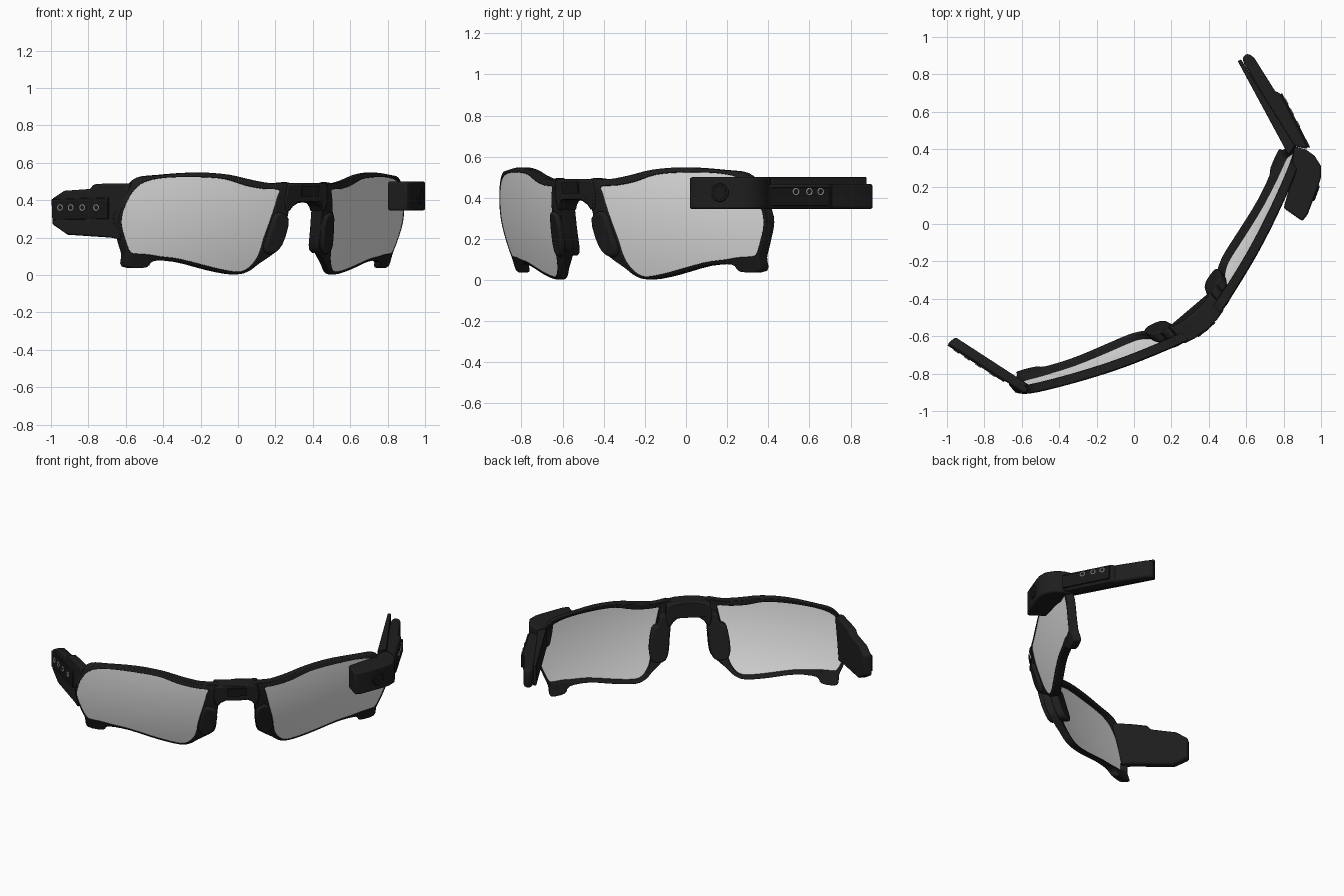
import bpy, bmesh, math
from mathutils import Matrix, Vector

cube = bpy.data.objects.get("Cube")
if cube:
    bpy.data.objects.remove(cube)


def material(name, value, rough=0.5):
    m = bpy.data.materials.new(name)
    m.use_nodes = True
    color = (value, value, value, 1)
    m.diffuse_color = color
    bsdf = m.node_tree.nodes["Principled BSDF"]
    bsdf.inputs["Base Color"].default_value = color
    bsdf.inputs["Roughness"].default_value = rough
    return m


BLACK = material("frame black", 0.013)
DARK = material("panel black", 0.009)
GREY = material("lens grey", 0.82)
SILVER = material("silver", 0.85)

# The glasses are built facing -y, then turned as a whole
TURN = Matrix.Translation((0.137, -0.269, 0)) @ Matrix.Rotation(math.radians(40.3), 4, "Z")
FLAT = Matrix.Identity(4)


def finish(name, bm, mat, matrix, bevel=0.0, angle=35):
    bmesh.ops.recalc_face_normals(bm, faces=bm.faces)
    bm.transform(matrix)
    mesh = bpy.data.meshes.new(name)
    bm.to_mesh(mesh)
    bm.free()
    mesh.materials.append(mat)
    obj = bpy.data.objects.new(name, mesh)
    bpy.context.collection.objects.link(obj)
    if bevel:
        mod = obj.modifiers.new("Bevel", "BEVEL")
        mod.width = bevel
        mod.segments = 2
        mod.limit_method = "ANGLE"
        mod.angle_limit = math.radians(40)
    bpy.ops.object.select_all(action="DESELECT")
    obj.select_set(True)
    bpy.context.view_layer.objects.active = obj
    bpy.ops.object.shade_smooth_by_angle(angle=math.radians(angle))
    return obj


def slab(name, pts, lower, upper, mat, matrix=TURN, bevel=0.0):
    """Solid between two copies of an outline, each placed by a function."""
    bm = bmesh.new()
    lo = [bm.verts.new(lower(*p)) for p in pts]
    hi = [bm.verts.new(upper(*p)) for p in pts]
    bm.faces.new(lo)
    bm.faces.new(hi)
    for i in range(len(pts)):
        j = (i + 1) % len(pts)
        bm.faces.new((lo[i], lo[j], hi[j], hi[i]))
    return finish(name, bm, mat, matrix, bevel)


def prism(name, pts, z0, z1, mat, bevel=0.0):
    return slab(name, pts, lambda x, y: (x, y, z0), lambda x, y: (x, y, z1), mat, FLAT, bevel)


def sheet(x, z, back=0.0):
    """Point on the wrapped, tilted and slightly bulging front of the glasses."""
    s = math.sqrt(x * x + 0.0025)
    bulge = 0.022 * (1 - ((z - 0.28) / 0.26) ** 2)
    return Vector((x, -0.40 + 0.25 * s + 0.145 * s * s + 0.2 * (0.5 - z) - bulge + back, z))


def smooth(pts, n=3):
    """Closed Catmull-Rom curve through the points."""
    out = []
    for i in range(len(pts)):
        p, q, r, s = (Vector(pts[(i + k) % len(pts)]) for k in (-1, 0, 1, 2))
        for k in range(n):
            t = k / n
            out.append(0.5 * (2 * q + (r - p) * t + (2 * p - 5 * q + 4 * r - s) * t * t
                              + (3 * q - p - 3 * r + s) * t ** 3))
    return out


def bridge_loops(bm, loops, closed):
    pairs = list(zip(loops, loops[1:]))
    if closed:
        pairs.append((loops[-1], loops[0]))
    for a, b in pairs:
        for i in range(len(a)):
            j = (i + 1) % len(a)
            bm.faces.new((a[i], a[j], b[j], b[i]))


# Rim outline and the matching lens outline, as (x, z)
RIM = [(.11, .49), (.22, .49), (.33, .508), (.46, .537), (.62, .548), (.8, .535),
       (.9, .52), (.955, .46), (.988, .36), (.995, .28), (.96, .18), (.93, .11),
       (.915, .045), (.82, .04), (.79, .075), (.66, .07), (.48, .025), (.35, .003),
       (.285, .018), (.235, .06), (.17, .11), (.13, .16), (.12, .3), (.11, .4)]
LENS = [(.185, .455), (.27, .46), (.37, .478), (.48, .512), (.62, .523), (.78, .52),
        (.88, .5), (.938, .455), (.976, .37), (.985, .28), (.95, .18), (.92, .125),
        (.895, .115), (.83, .11), (.77, .1), (.66, .085), (.48, .04), (.36, .018),
        (.305, .028), (.265, .075), (.248, .13), (.24, .2), (.21, .33), (.19, .42)]
PAD = [(.12, .4), (.18, .42), (.2, .36), (.24, .33), (.26, .2), (.235, .13), (.15, .13), (.125, .25)]
GUARD = [(.125, .3), (.2, .33), (.228, .22), (.235, .14), (.19, .11), (.14, .16)]

for side, label in ((1, "left"), (-1, "right")):
    rim, lens = smooth(RIM), smooth(LENS)

    # Rim: a closed band around the lens
    bm = bmesh.new()
    loops = [[bm.verts.new(sheet(side * x, z, back)) for x, z in path]
             for path, back in ((rim, 0.008), (lens, 0), (lens, 0.055), (rim, 0.06))]
    bridge_loops(bm, loops, True)
    finish(label + "_rim", bm, BLACK, TURN, 0.006)

    # Lens: concentric rings on the curved sheet, front and back
    bm = bmesh.new()
    mid = Vector((0.6, 0.28))
    loops = []
    for back, steps in ((0.006, range(1, 9)), (0.018, range(8, 0, -1))):
        for k in steps:
            path = [mid.lerp(p, k / 8) for p in lens]
            loops.append([bm.verts.new(sheet(side * x, z, back)) for x, z in path])
    bridge_loops(bm, loops, False)
    bm.faces.new(loops[0])
    bm.faces.new(loops[-1])
    finish(label + "_lens", bm, GREY, TURN)

    # Nose pad behind the rim and a low swelling in front of it
    slab(label + "_nose_pad", smooth(PAD), lambda x, z: sheet(side * x, z, 0.04),
         lambda x, z: sheet(side * x, z, 0.105), BLACK, bevel=0.012)
    slab(label + "_nose_guard", smooth(GUARD), lambda x, z: sheet(side * x, z, -0.02),
         lambda x, z: sheet(side * x, z, 0.03), BLACK, bevel=0.014)

# Arched bridge
half = [(0, .492), (.08, .492), (.14, .487), (.15, .4), (.135, .34), (.116, .34), (.1, .365), (.07, .385), (0, .39)]
arch = half + [(-x, z) for x, z in reversed(half[1:-1])]
slab("bridge", arch, lambda x, z: sheet(x, z, -0.003), lambda x, z: sheet(x, z, 0.11), BLACK, bevel=0.01)
plate = [(-.06, .42), (.06, .42), (.06, .475), (-.06, .475)]
slab("bridge_plate", plate, lambda x, z: sheet(x, z, -0.007), lambda x, z: sheet(x, z, 0), DARK)


# Right temple, splayed outward, outlined as (y, z)
def temple(out):
    return lambda y, z: (-(0.97 + 0.3 * y + out), y, z)


slab("right_temple",
     [(-.02, .49), (.11, .49), (.2, .485), (.22, .46), (.38, .45), (.45, .41),
      (.45, .27), (.36, .215), (.1, .2), (.04, .19), (.02, .3)],
     temple(-0.055), temple(0), BLACK, bevel=0.01)
slab("right_button_panel", [(.1, .3), (.44, .295), (.445, .405), (.1, .415)],
     temple(-0.01), temple(0.008), DARK, bevel=0.003)


def ring(name, place, normal, radius, thick, mat):
    bpy.ops.mesh.primitive_torus_add(
        location=place, rotation=Vector(normal).to_track_quat("Z", "Y").to_euler(),
        major_radius=radius, minor_radius=thick, major_segments=24, minor_segments=8)
    obj = bpy.context.object
    obj.name = name
    obj.data.materials.append(mat)
    bpy.ops.object.shade_smooth()


right_out = TURN.to_3x3() @ Vector((-1, -0.3, 0))
for i, y in enumerate((.17, .255, .325, .39)):
    ring(f"right_button_{i + 1}", TURN @ Vector(temple(0.009)(y, 0.36)), right_out, 0.015, 0.0035, SILVER)

# Left temple: thin inner plate, thicker outer bar with a button panel
prism("left_temple_plate", [(.555, .87), (.572, .88), (.86, .42), (.825, .37)], 0.36, 0.5, BLACK, 0.003)
prism("left_temple_bar",
      [(.93, .40), (.91, .45), (.78, .7), (.755, .71), (.645, .885), (.62, .908),
       (.595, .908), (.58, .885), (.59, .855), (.84, .42)], 0.345, 0.467, BLACK, 0.012)
prism("left_button_panel", [(.942, .41), (.792, .699), (.77, .69), (.91, .41)], 0.36, 0.45, DARK, 0.003)
for i, y in enumerate((.535, .6, .655)):
    ring(f"left_button_{i + 1}", (0.94 - 0.527 * (y - 0.418), y, 0.43), (.887, .461, 0), 0.015, 0.0035, SILVER)

# Camera housing on the outside of the left hinge
prism("camera_housing",
      [(.80, .085), (.9, .015), (.928, .05), (.985, .2), (1, .25), (1, .31),
       (.965, .365), (.92, .398), (.86, .415), (.85, .37), (.845, .25)], 0.345, 0.5, BLACK, 0.01)
facing = Vector((.935, -.355, 0))
spot = Vector((.973, .165, .425))
ring("camera_ring", spot, facing, 0.038, 0.007, DARK)
bpy.ops.mesh.primitive_cylinder_add(vertices=24, radius=0.033, depth=0.012, location=spot,
                                    rotation=facing.to_track_quat("Z", "Y").to_euler())
bpy.context.object.name = "camera_glass"
bpy.context.object.data.materials.append(DARK)
